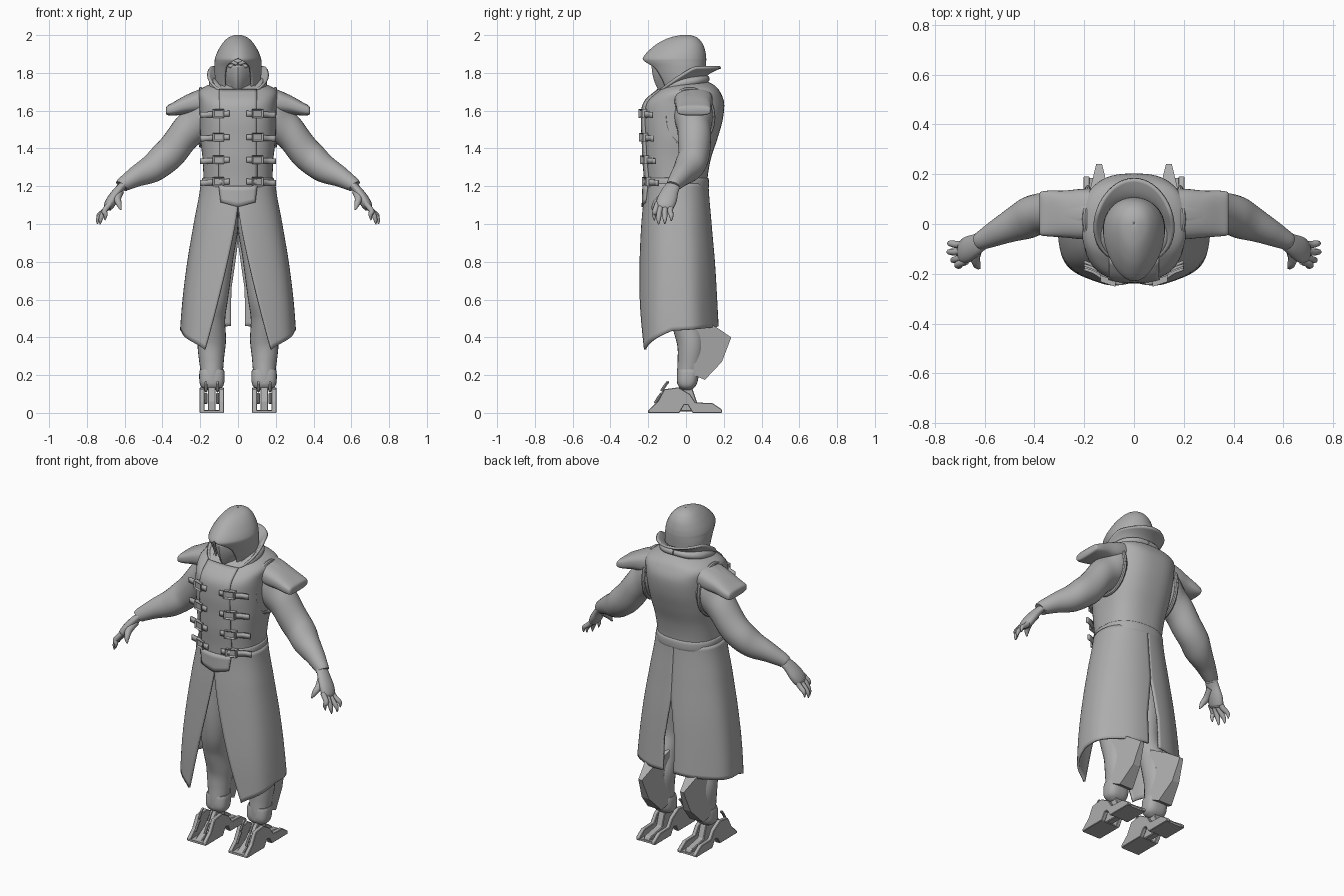
import bpy, bmesh, math
from mathutils import Vector

cube = bpy.data.objects.get("Cube")
if cube:
    bpy.data.objects.remove(cube, do_unlink=True)

GREY = (0.42, 0.42, 0.42, 1)
mat = bpy.data.materials.new("plain grey")
mat.use_nodes = True
mat.diffuse_color = GREY
mat.node_tree.nodes["Principled BSDF"].inputs["Base Color"].default_value = GREY
sin, cos, pi = math.sin, math.cos, math.pi


def curve(rows, t):
    """Smooth interpolation through rows at t in 0..1 by row index."""
    f = min(max(t, 0), 1) * (len(rows) - 1)
    i = min(int(f), len(rows) - 2)
    s = f - i
    a, b = rows[i], rows[i + 1]
    p, n = rows[max(i - 1, 0)], rows[min(i + 2, len(rows) - 1)]
    return [a[k] + s * (b[k] - p[k] + s * (2 * p[k] - 5 * a[k] + 4 * b[k] - n[k]
            + s * (3 * (a[k] - b[k]) + n[k] - p[k]))) / 2 for k in range(len(a))]


def finish(name, bm, mirror=False, thick=0, smooth=True, bevel=0, angle=40):
    bmesh.ops.remove_doubles(bm, verts=bm.verts, dist=0.0004)
    bmesh.ops.recalc_face_normals(bm, faces=bm.faces)
    me = bpy.data.meshes.new(name)
    bm.to_mesh(me)
    bm.free()
    ob = bpy.data.objects.new(name, me)
    bpy.context.collection.objects.link(ob)
    me.materials.append(mat)
    if smooth:
        bpy.ops.object.select_all(action="DESELECT")
        ob.select_set(True)
        bpy.context.view_layer.objects.active = ob
        bpy.ops.object.shade_smooth_by_angle(angle=math.radians(angle))
    if thick:
        m = ob.modifiers.new("Thickness", "SOLIDIFY")
        m.thickness, m.offset = thick, 0
    if bevel:
        m = ob.modifiers.new("Bevel", "BEVEL")
        m.width, m.segments = bevel, 1
    if mirror:
        ob.modifiers.new("Mirror", "MIRROR").use_mirror_merge = False
    return ob


def sheet(name, fn, nu, nv, caps=False, **kw):
    """Grid surface from fn(u, v); caps close the first and last ring."""
    bm = bmesh.new()
    g = [[bm.verts.new(fn(i / nu, j / nv)) for i in range(nu + 1)] for j in range(nv + 1)]
    for j in range(nv):
        for i in range(nu):
            bm.faces.new((g[j][i], g[j][i + 1], g[j + 1][i + 1], g[j + 1][i]))
    if caps:
        bm.faces.new(g[0][:-1])
        bm.faces.new(g[-1][:-1])
    return finish(name, bm, **kw)


def sgn(c, e):
    return math.copysign(abs(c) ** (2 / e), c)


def loft(name, rows, axis="z", nu=40, nv=32, **kw):
    """Superellipse rings: (position, centre 1, centre 2, radius 1, radius 2, exponent)."""
    def fn(u, v):
        t, c, d, r, s, e = curve(rows, v)
        p, q = c + r * sgn(cos(2 * pi * u), e), d + s * sgn(sin(2 * pi * u), e)
        return (p, q, t) if axis == "z" else (t, p, q)
    return sheet(name, fn, nu, nv, caps=True, **kw)


def tube(name, rows, nu=20, nv=30, flat=1, wrinkle=0, side=(0, 1, 0), **kw):
    """Tube along (x, y, z, radius) rows; flat scales it across the side axis."""
    def fn(u, v):
        x, y, z, r = curve(rows, v)
        d = (Vector(curve(rows, v + .01)[:3]) - Vector(curve(rows, v - .01)[:3])).normalized()
        a = (Vector(side) - d * d.dot(Vector(side))).normalized()
        w = 2 * pi * u
        r *= 1 + wrinkle * sin(26 * v + 2 * sin(w)) * (1 - v)
        return Vector((x, y, z)) + a * (r * cos(w)) + d.cross(a) * (r * flat * sin(w))
    return sheet(name, fn, nu, nv, caps=True, **kw)


def prism(name, profile, x0, x1, **kw):
    """Side profile of (y, z) points spanning x0 to x1."""
    bm = bmesh.new()
    a = [bm.verts.new((x0, y, z)) for y, z in profile]
    b = [bm.verts.new((x1, y, z)) for y, z in profile]
    n = len(a)
    bm.faces.new(a)
    bm.faces.new(b)
    for i in range(n):
        bm.faces.new((a[i], a[(i + 1) % n], b[(i + 1) % n], b[i]))
    return finish(name, bm, mirror=True, smooth=False, **kw)


# Vest body
TORSO = [(1.16, 0, -.05, .182, .162, 2.3), (1.25, 0, -.05, .183, .165, 2.4),
         (1.35, 0, -.045, .188, .178, 2.5), (1.45, 0, -.03, .2, .196, 2.5),
         (1.55, 0, -.018, .203, .212, 2.6), (1.64, 0, -.008, .206, .21, 2.7),
         (1.70, 0, .012, .208, .168, 2.7), (1.735, 0, .02, .16, .13, 2.3), (1.76, 0, .02, .08, .08, 2)]
loft("vest", TORSO, nu=56, nv=48)


def chest(x, z, lift):
    lo, hi = 0.0, 1.0
    for _ in range(18):
        m = (lo + hi) / 2
        lo, hi = (m, hi) if curve(TORSO, m)[0] < z else (lo, m)
    _, _, c, r, s, e = curve(TORSO, lo)
    k = min(abs(x) / (r + .004), .985)
    return Vector((x, c - s * (1 - k ** e) ** (1 / e) - lift, z))


sheet("front_placket", lambda u, v: chest((u - .5) * .2, 1.71 - v * (.51 + .05 * (1 - abs(2 * u - 1))), .003),
      12, 30, thick=.012)
sheet("placket_tab", lambda u, v: (chest((u - .5) * (.2 - .02 * v), 1.2, .01)
      + Vector((0, -.004 * v, -v * (.085 + .025 * (1 - abs(2 * u - 1)))))), 12, 4, thick=.016)
loft("waist_band", [(z, 0, -.05, .182 + d, .162 + d, 2.3) for z, d in
     ((1.185, .002), (1.19, .008), (1.215, .01), (1.24, .008), (1.245, .002))], nv=8)

# Buckled straps with stiff outer ends
for k, z in enumerate((1.585, 1.46, 1.34, 1.225)):
    def strap(u, v):
        x = .045 + .155 * u
        p = chest(min(x, .155), z, .012)
        return x, p.y + .35 * max(0, x - .155), z + (v - .5) * .03 - .008 * u
    sheet(f"strap_{k + 1}", strap, 12, 1, thick=.012, mirror=True)
    bm = bmesh.new()
    bmesh.ops.create_cube(bm, size=1)
    front = [f for f in bm.faces if f.normal.y < -.9]
    bmesh.ops.inset_region(bm, faces=front, thickness=.22, depth=-.3)
    at = chest(.105, z, .014)
    for v in bm.verts:
        v.co = Vector((v.co.x * .06, v.co.y * .026 + v.co.x * .02, v.co.z * .046)) + at
    finish(f"buckle_{k + 1}", bm, mirror=True, smooth=False)

# Armhole trim, pauldron
tube("armhole_trim", [(.197 - .012 * abs(cos(a)), .02 + .125 * cos(a), 1.565 + .15 * sin(a), .011)
     for a in (2 * pi * i / 16 for i in range(17))], nu=8, nv=48, side=(1, 0, 0), mirror=True)
loft("pauldron", [(.17, .04, 1.655, .10, .066, 2.6), (.22, .04, 1.645, .1, .06, 2.6),
     (.28, .04, 1.63, .094, .05, 2.6), (.34, .042, 1.61, .092, .036, 3),
     (.372, .042, 1.602, .088, .026, 3.5), (.38, .042, 1.6, .08, .018, 3.5)], "x", nv=24, mirror=True)
loft("pauldron_ridge", [(.19, .04, 1.695, .05, .024, 2.3), (.27, .04, 1.667, .045, .018, 2.3),
     (.35, .04, 1.63, .035, .009, 2.3)], "x", nv=8, mirror=True)

# Arms and hands
tube("sleeve_arm", [(.17, .04, 1.59, .1), (.23, .042, 1.525, .095), (.30, .045, 1.45, .086),
     (.38, .04, 1.355, .084), (.45, .012, 1.298, .076), (.54, -.03, 1.25, .055),
     (.6, -.06, 1.215, .041), (.615, -.068, 1.2, .037)], nu=28, nv=56, wrinkle=.04, mirror=True)
tube("palm", [(.6, -.06, 1.215, .036), (.635, -.083, 1.175, .044), (.665, -.1, 1.13, .052),
     (.685, -.113, 1.095, .048), (.69, -.117, 1.08, .034)], flat=.55, mirror=True)
for k, (y, tx, ty, tz) in enumerate(((-.15, .705, -.168, 1.02), (-.127, .73, -.145, .998),
                                     (-.104, .744, -.112, 1.0), (-.08, .742, -.078, 1.015))):
    tube(f"finger_{k + 1}", [(.675, y, 1.11, .015), (.707, (y + ty) / 2 - .004, 1.07, .015),
         (tx - .004, ty, tz + .03, .012), (tx, ty, tz, .003)], nu=10, nv=14, mirror=True)
tube("thumb", [(.628, -.09, 1.17, .024), (.638, -.135, 1.135, .02), (.63, -.165, 1.105, .015),
     (.62, -.178, 1.075, .004)], nu=10, nv=14, side=(1, 0, 0), mirror=True)

# Split coat skirt
SKIRT = [(.192, -.05, .163), (.229, -.05, .18), (.265, -.047, .196), (.291, -.045, .207), (.305, -.04, .212)]


def skirt(u, v):
    hem = .335 + .085 * min(1, 2.6 * u) ** .8 + .04 * u
    z = 1.215 - v * (1.215 - hem)
    r, c, s = curve(SKIRT, (1.215 - z) / .85)
    a0 = math.asin(min(.175 * max(0, (1.1 - z) / .76) ** 1.25 / r, 1))
    a1 = pi - math.asin(.036 * max(0, min(1, (.9 - z) / .25)) / r)
    a = a0 + (a1 - a0) * u
    w = 1 + .014 * v * sin(a * 7 + 1)
    return r * w * sin(a), c - s * w * sgn(cos(a), 2.4), z


sheet("coat_skirt", skirt, 48, 36, thick=.012, mirror=True)

# Head, mask and eyes
loft("head", [(1.64, 0, -.01, .06, .06, 2), (1.7, 0, -.045, .062, .08, 2), (1.78, 0, -.05, .078, .1, 2.2),
     (1.85, 0, -.05, .08, .105, 2.2), (1.91, 0, -.04, .06, .08, 2), (1.94, 0, -.03, .03, .04, 2)])
sheet("face_mask", lambda u, v: ((2 * u - 1) * (.077 - .026 * v ** 2),
      -.176 + .045 * v ** 2 + .07 * abs(2 * u - 1) ** 1.4,
      1.83 - .12 * v + (.012 - .03 * v) * (1 - abs(2 * u - 1))), 16, 12, thick=.012)
loft("eye", [(1.823, .032, -.146, .004, .004, 2), (1.829, .032, -.148, .017, .014, 2),
     (1.84, .032, -.148, .019, .015, 2), (1.848, .032, -.146, .004, .004, 2)], nu=16, nv=10, mirror=True)
tube("brow", [(.004, -.165, 1.846, .009), (.035, -.158, 1.857, .009), (.066, -.13, 1.85, .006)],
     nu=10, nv=10, mirror=True)

# Hood, narrowing to the front: height, front y, back y, half width, opening angle
HOOD = [(1.65, -.11, .075, .105, .3), (1.685, -.125, .08, .108, .62), (1.73, -.145, .087, .111, .8),
        (1.78, -.17, .095, .115, .78), (1.83, -.197, .1, .117, .66), (1.86, -.22, .102, .116, .34),
        (1.878, -.223, .102, .114, 0), (1.91, -.198, .098, .102, 0), (1.95, -.15, .085, .079, 0),
        (1.982, -.085, .057, .048, 0), (2.0, .0, .005, .002, 0)]


def hood(u, v):
    z, f, b, w, gap = curve(HOOD, v)
    gap = max(gap, 0)
    a = gap + (2 * pi - 2 * gap) * u
    s = (b - f) / 2
    return w * sin(a) * (1 - .22 * cos(a)), (f + b) / 2 - s * cos(a), min(z, 1.996)


sheet("hood", hood, 48, 50, thick=.01, angle=60)


# Flared cowl collar around the hood
def collar(u, v):
    a = .3 + (2 * pi - .6) * u
    back = (1 - cos(a)) / 2
    flare = v ** 1.6
    rx, ry = .112 + .047 * flare, .105 + (.03 + .053 * back) * flare
    z0, z1 = 1.65 + .12 * back, 1.69 + .14 * min(1, 1.5 * back)
    return rx * sin(a), -.005 - .02 * (1 - back) - ry * cos(a), z0 + (z1 - z0) * (v ** .8)


sheet("cowl_collar", collar, 48, 10, thick=.014, angle=60)
tube("collar_fold", [(.02, -.165, 1.655, .014), (.08, -.128, 1.69, .022), (.125, -.05, 1.735, .026),
     (.12, .04, 1.755, .024), (.07, .095, 1.765, .02), (0, .108, 1.768, .018)], nu=14, mirror=True)

# Trousers and boots
tube("trouser_leg", [(.09, -.03, 1.17, .085), (.1, -.035, 1.0, .098), (.112, -.045, .82, .09),
     (.128, -.045, .62, .075), (.138, -.01, .5, .072), (.14, .025, .38, .075), (.14, .022, .28, .066),
     (.139, .008, .2, .057), (.139, .003, .15, .05)], nu=24, nv=56, wrinkle=.04, mirror=True)
loft("boot_cuff", [(.12, .138, .005, .03, .02, 2.4), (.137, .138, .005, .056, .042, 2.6),
     (.165, .138, .007, .066, .054, 2.8), (.21, .138, .012, .067, .057, 2.8),
     (.23, .138, .014, .063, .055, 2.8)], nv=16, mirror=True)

# Calf fin: wide at the leg, narrow at the rear edge
FIN = [(.04, .52), (.155, .457), (.24, .4), (.19, .27), (.1, .175), (.04, .2)]
fin = prism("calf_fin", FIN, .08, .2)
for v in fin.data.vertices:
    v.co.x = .14 + (v.co.x - .14) * max(.2, 1 - max(0, v.co.y - .04) * 4)

# Mechanical feet
RAIL = [(-.2, 0), (-.2, .014), (-.15, .06), (-.115, .125), (-.04, .135), (.02, .1), (.05, .055),
        (.14, .052), (.19, .018), (.19, 0), (.035, 0), (.01, .042), (-.01, .042), (-.035, 0)]
prism("foot_rail_inner", RAIL, .075, .1, bevel=.003)
prism("foot_rail_outer", RAIL, .178, .203, bevel=.003)
prism("foot_core", [(-.19, .008), (-.1, .06), (-.03, .14), (.03, .14), (.06, .05), (.17, .03), (.18, .008)],
      .118, .16, bevel=.004)
prism("toe_plate", [(-.2, 0), (-.2, .012), (-.05, .016), (-.04, 0)], .08, .2)
prism("heel_plate", [(.04, 0), (.05, .016), (.185, .012), (.185, 0)], .09, .19)
for k, x in enumerate((.108, .17)):
    tube(f"foot_piston_{k + 1}", [(x, -.165, .05, .008), (x, -.135, .095, .008), (x, -.125, .1, .008)],
         nu=8, nv=6, side=(1, 0, 0), mirror=True)
    tube(f"shin_prong_{k + 1}", [(x, -.13, .115, .008), (x, -.1, .16, .007), (x, -.092, .158, .006)],
         nu=8, nv=6, side=(1, 0, 0), mirror=True)
